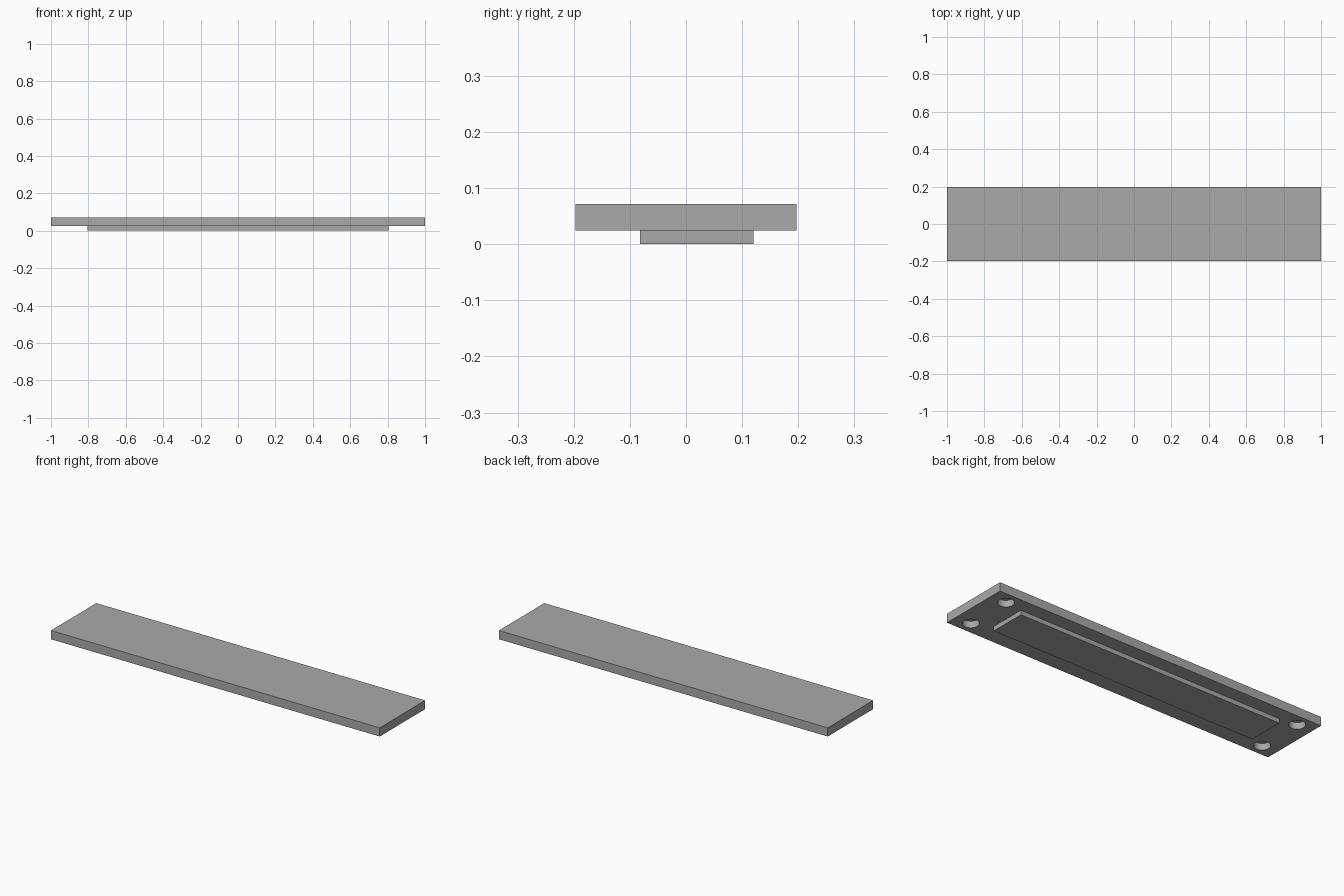
import bpy
import bmesh

cube = bpy.data.objects.get("Cube")
if cube:
    bpy.data.objects.remove(cube, do_unlink=True)

grey = bpy.data.materials.new("plain_grey")
grey.use_nodes = True
colour = (0.4, 0.4, 0.4, 1)
grey.diffuse_color = colour
grey.node_tree.nodes["Principled BSDF"].inputs["Base Color"].default_value = colour

BASE_Z, TOP_Z = 0.024, 0.072
HOLE_RADIUS, HOLE_DEPTH = 0.041, 0.036


def new_object(name, bm):
    mesh = bpy.data.meshes.new(name)
    bm.to_mesh(mesh)
    bm.free()
    mesh.materials.append(grey)
    obj = bpy.data.objects.new(name, mesh)
    bpy.context.collection.objects.link(obj)
    return obj


def box(name, low, high):
    bm = bmesh.new()
    bmesh.ops.create_cube(bm, size=1)
    for v in bm.verts:
        v.co = [(a + b) / 2 + c * (b - a) for a, b, c in zip(low, high, v.co)]
    return new_object(name, bm)


# Main plate and the slightly off-centre raised pad underneath
plate = box("plate", (-1, -0.197, BASE_Z), (1, 0.197, TOP_Z))
box("underside_pad", (-0.805, -0.082, 0), (0.805, 0.12, BASE_Z))

# Four blind round holes in the underside corners
bm = bmesh.new()
for x in (-0.907, 0.907):
    for y in (-0.13, 0.13):
        ring = bmesh.ops.create_cone(bm, cap_ends=True, segments=32, radius1=HOLE_RADIUS,
                                     radius2=HOLE_RADIUS, depth=2 * HOLE_DEPTH)
        bmesh.ops.translate(bm, verts=ring["verts"], vec=(x, y, BASE_Z))
cutter = new_object("hole_cutter", bm)
cutter.hide_render = True
cutter.hide_viewport = True

# Cut the holes and keep the rims sharp
cut = plate.modifiers.new("holes", "BOOLEAN")
cut.object = cutter
cut.operation = "DIFFERENCE"
cut.solver = "EXACT"
bpy.context.view_layer.objects.active = plate
plate.select_set(True)
bpy.ops.object.modifier_apply(modifier=cut.name)
bpy.data.objects.remove(cutter, do_unlink=True)
bpy.ops.object.shade_smooth_by_angle()
